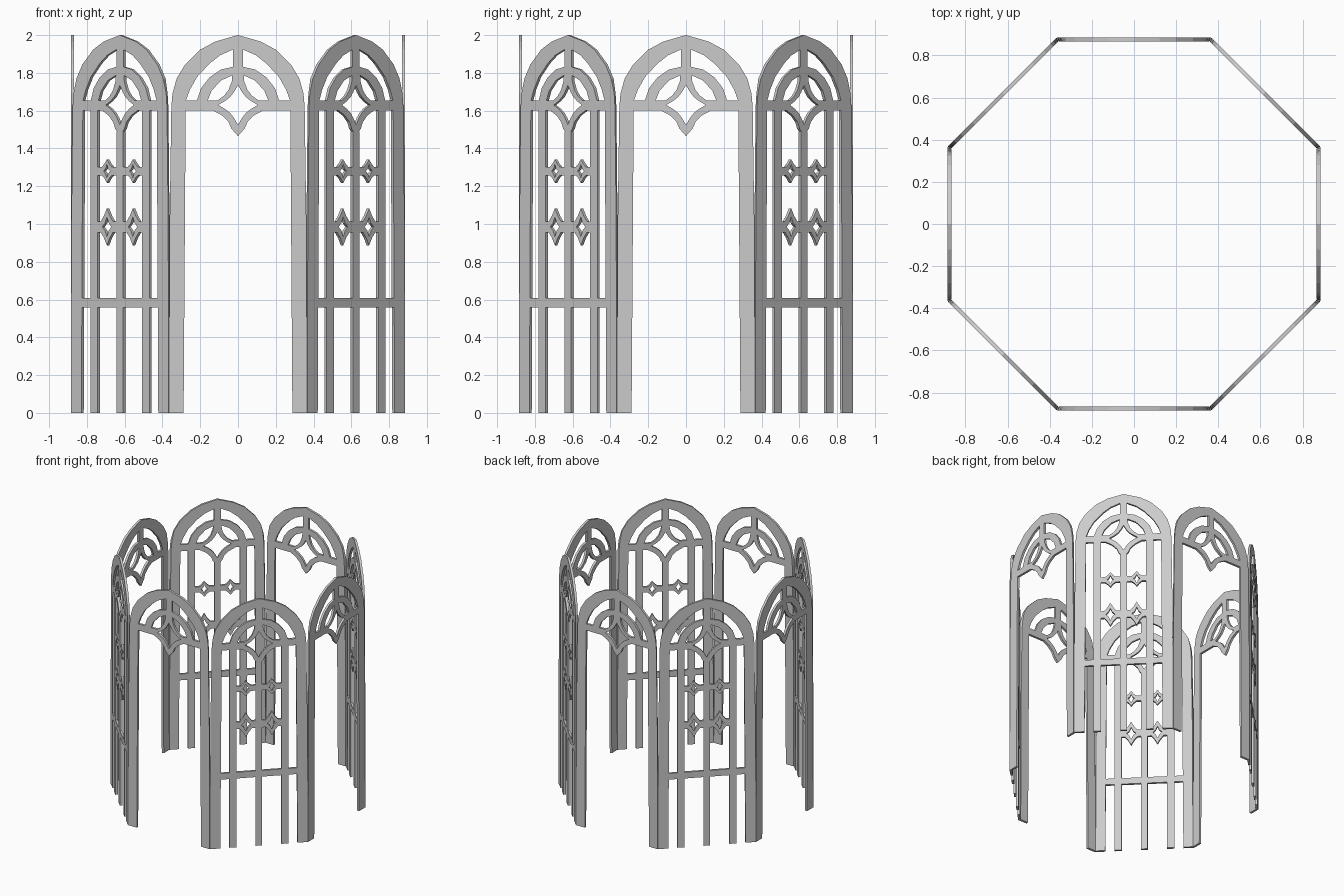
import bpy, bmesh
from math import sin, cos, pi

if "Cube" in bpy.data.objects:
    bpy.data.objects.remove(bpy.data.objects["Cube"])

APOTHEM, THICK = 0.885, 0.018
HALF = THICK / 2


def mirror(pts):
    return [(-x, z) for x, z in reversed(pts)]


def rect(x0, x1, z0, z1):
    return [(x0, z0), (x1, z0), (x1, z1), (x0, z1)]


def star(cx, cz, rx, rz, waist):
    """Four-pointed star with concave sides."""
    pts = []
    for i in range(4):
        a = i * pi / 2
        for k, r in ((0, 1), (0.5, waist)):
            t = a + k * pi / 2
            pts.append((cx + rx * r * cos(t), cz + rz * r * sin(t)))
    return pts


def plate(name, loops):
    """Flat outlines with holes, extruded to the panel thickness."""
    cu = bpy.data.curves.new(name, 'CURVE')
    cu.dimensions, cu.fill_mode, cu.extrude = '2D', 'BOTH', HALF
    for pts in loops:
        s = cu.splines.new('POLY')
        s.points.add(len(pts) - 1)
        for p, (x, z) in zip(s.points, pts):
            p.co = (x, z, 0, 1)
        s.use_cyclic_u = True
    ob = bpy.data.objects.new(name, cu)
    bpy.context.collection.objects.link(ob)
    bpy.context.view_layer.update()
    ev = ob.evaluated_get(bpy.context.evaluated_depsgraph_get())
    me = bpy.data.meshes.new_from_object(ev)
    bpy.data.objects.remove(ob)
    bm = bmesh.new()
    bm.from_mesh(me)
    bmesh.ops.remove_doubles(bm, verts=bm.verts, dist=1e-5)
    bmesh.ops.recalc_face_normals(bm, faces=bm.faces)
    for f in bm.faces:
        f.smooth = False
    # mitre the outer edges so neighbouring panels meet at the corners
    for v in bm.verts:
        if abs(v.co.x) > 0.34 and v.co.z < 0:
            v.co.x *= (APOTHEM - THICK) / APOTHEM
    bm.to_mesh(me)
    bm.free()
    return me


def place(name, src, angle):
    """Stand a plate upright on one side of the octagon."""
    me = src.copy()
    me.name = name
    for v in me.vertices:
        x, z, d = v.co.x, v.co.y, v.co.z + APOTHEM - HALF
        v.co = (sin(angle) * d + cos(angle) * x, -cos(angle) * d + sin(angle) * x, z)
    bpy.context.collection.objects.link(bpy.data.objects.new(name, me))


# arched frame: legs, pointed arch, cross band and pendant star
outer = [(0.288, 0), (0.366, 0), (0.362, 1.0), (0.353, 1.62), (0.347, 1.69), (0.325, 1.77),
         (0.28, 1.845), (0.2, 1.923), (0.12, 1.966)]
inner = [(0.035, 1.505), (0.05, 1.54), (0.085, 1.575), (0.135, 1.602), (0.277, 1.602)]
half = [(0, 1.465)] + inner + outer + [(0, 2.0)]
frame_outline = half + mirror(half[1:-1])
arch_gap = [(0.275, 1.655), (0.255, 1.71), (0.217, 1.778), (0.15, 1.85), (0.095, 1.893), (0.026, 1.924),
            (0.026, 1.832), (0.09, 1.818), (0.15, 1.777), (0.195, 1.72), (0.217, 1.655)]
ring_gap = [(0.16, 1.655), (0.14, 1.705), (0.09, 1.76), (0.03, 1.787),
            (0.033, 1.755), (0.05, 1.71), (0.075, 1.678), (0.108, 1.655)]
star_hole = []
quad = [(0.105, 0), (0.07, 0.02), (0.042, 0.042), (0.02, 0.07)]
for i in range(4):
    c, s = round(cos(i * pi / 2)), round(sin(i * pi / 2))
    star_hole += [(c * x - s * y, 1.63 + s * x + c * y) for x, y in quad]
frame = plate("frame", [frame_outline, arch_gap, mirror(arch_gap), ring_gap, mirror(ring_gap), star_hole])

# lattice of the closed panels: upright bars
BAR, W = 0.194, 0.027
bars = plate("bars", [rect(-0.024, 0.024, 0, 1.49),
                      rect(BAR - W, BAR + W, 0, 1.602), rect(-BAR - W, -BAR + W, 0, 1.602)])

# low rail, split between the bars
low = [rect(0.024, BAR - W, 0.557, 0.607), rect(BAR + W, 0.286, 0.557, 0.607)]
low_rail = plate("low_rail", low + [mirror(p) for p in low])


def star_rail(z, h, spike, wide, hole_x, hole_z):
    """Rail with a pierced star between centre and side bars."""
    c = 0.097
    edge = [(0.024, -h), (c - wide, -h), (c - wide * 0.5, -h - (spike - h) * 0.4), (c, -spike),
            (c + wide * 0.5, -h - (spike - h) * 0.4), (c + wide, -h), (BAR - W, -h)]
    outline = [(x, z + y) for x, y in edge] + [(x, z - y) for x, y in reversed(edge)]
    loops = [outline, star(c, z, hole_x, hole_z, 0.55)]
    return plate("star_rail", loops + [mirror(p) for p in loops])


upper_rail = star_rail(1.28, 0.022, 0.062, 0.038, 0.024, 0.036)
middle_rail = star_rail(0.985, 0.029, 0.098, 0.046, 0.034, 0.052)

# eight sides: open arches alternate with latticed panels
for i in range(8):
    a = i * pi / 4
    place(f"arch_frame_{i}", frame, a)
    if i % 2:
        place(f"upright_bars_{i}", bars, a)
        place(f"low_rail_{i}", low_rail, a)
        place(f"middle_star_rail_{i}", middle_rail, a)
        place(f"upper_star_rail_{i}", upper_rail, a)
for me in (frame, bars, low_rail, upper_rail, middle_rail):
    bpy.data.meshes.remove(me)
